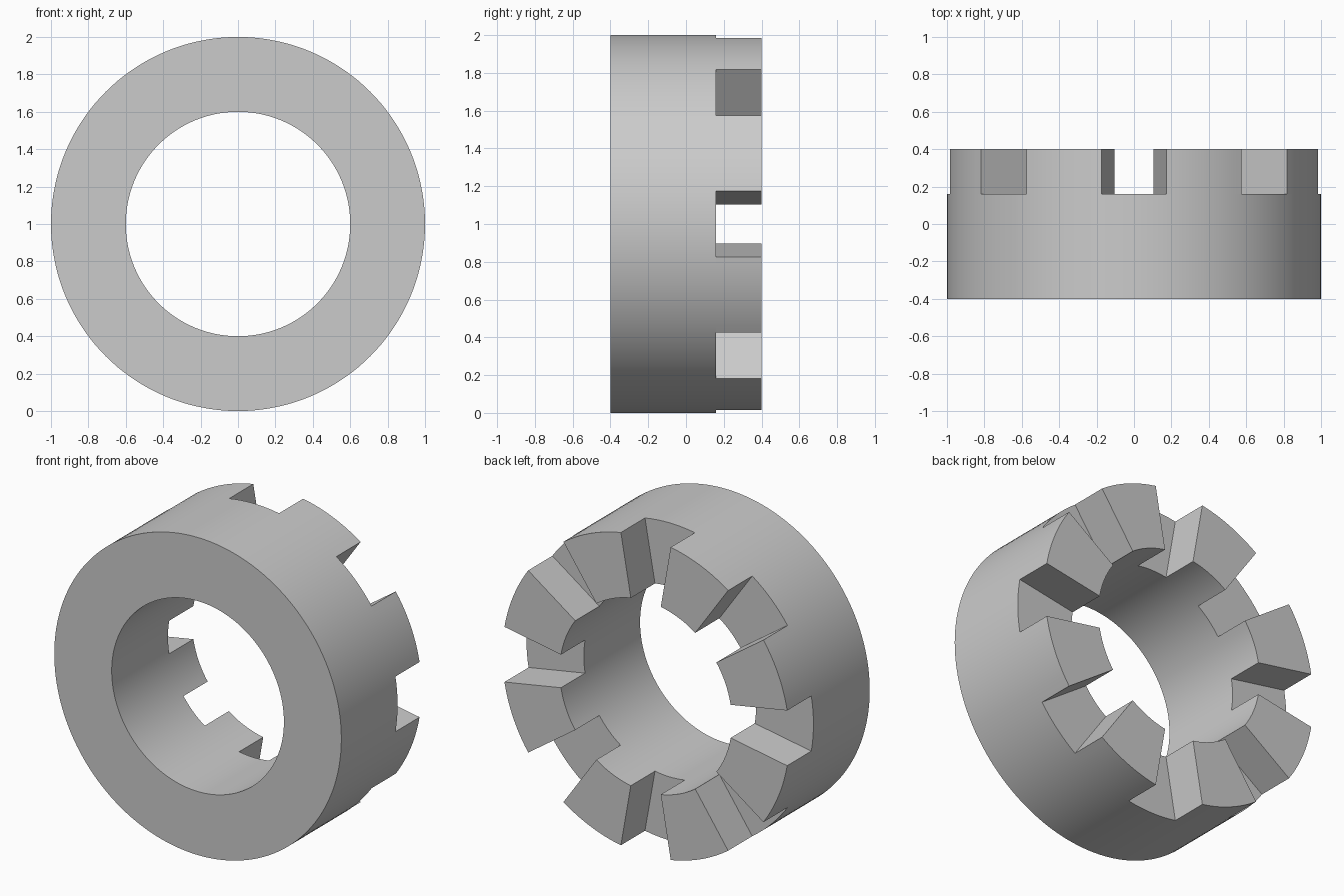
import bpy, bmesh
from math import radians, degrees, sin, cos, atan2

cube = bpy.data.objects.get("Cube")
if cube:
    bpy.data.objects.remove(cube, do_unlink=True)

R_OUT, R_IN = 1.0, 0.6
FRONT, SLOT_FLOOR, BACK = -0.4, 0.16, 0.4
STEP = 2.5                      # degrees per segment
COUNT = int(360 / STEP)
PITCH, SLOT_HALF = 45, 10       # eight radial slots, 20 degrees wide

grey = bpy.data.materials.new("plain grey")
grey.use_nodes = True
colour = (0.6, 0.6, 0.6, 1)
grey.diffuse_color = colour
grey.node_tree.nodes["Principled BSDF"].inputs["Base Color"].default_value = colour

bm = bmesh.new()


def circle(radius):
    return [bm.verts.new((radius * cos(radians(i * STEP)), FRONT,
                          1 + radius * sin(radians(i * STEP)))) for i in range(COUNT)]


def raise_faces(faces, distance):
    """Extrude faces towards the back and return the moved caps."""
    result = bmesh.ops.extrude_face_region(bm, geom=faces)["geom"]
    verts = [g for g in result if isinstance(g, bmesh.types.BMVert)]
    bmesh.ops.translate(bm, vec=(0, distance, 0), verts=verts)
    return [g for g in result if isinstance(g, bmesh.types.BMFace)]


def is_tooth(face):
    """True where the face lies outside every radial slot."""
    centre = face.calc_center_median()
    angle = degrees(atan2(centre.z - 1, centre.x)) % PITCH
    return min(angle, PITCH - angle) > SLOT_HALF


# Ring body
outer, inner = circle(R_OUT), circle(R_IN)
ring = []
for i in range(COUNT):
    j = (i + 1) % COUNT
    ring.append(bm.faces.new((outer[i], outer[j], inner[j], inner[i])))
caps = raise_faces(ring, SLOT_FLOOR - FRONT)

# Teeth between the slots
raise_faces([f for f in caps if is_tooth(f)], BACK - SLOT_FLOOR)
bmesh.ops.recalc_face_normals(bm, faces=bm.faces[:])

mesh = bpy.data.meshes.new("slotted_ring")
bm.to_mesh(mesh)
bm.free()
mesh.materials.append(grey)
obj = bpy.data.objects.new("slotted_ring", mesh)
bpy.context.collection.objects.link(obj)

# Smooth walls with crisp edges
bpy.context.view_layer.objects.active = obj
obj.select_set(True)
bpy.ops.object.shade_smooth_by_angle(angle=radians(30))
